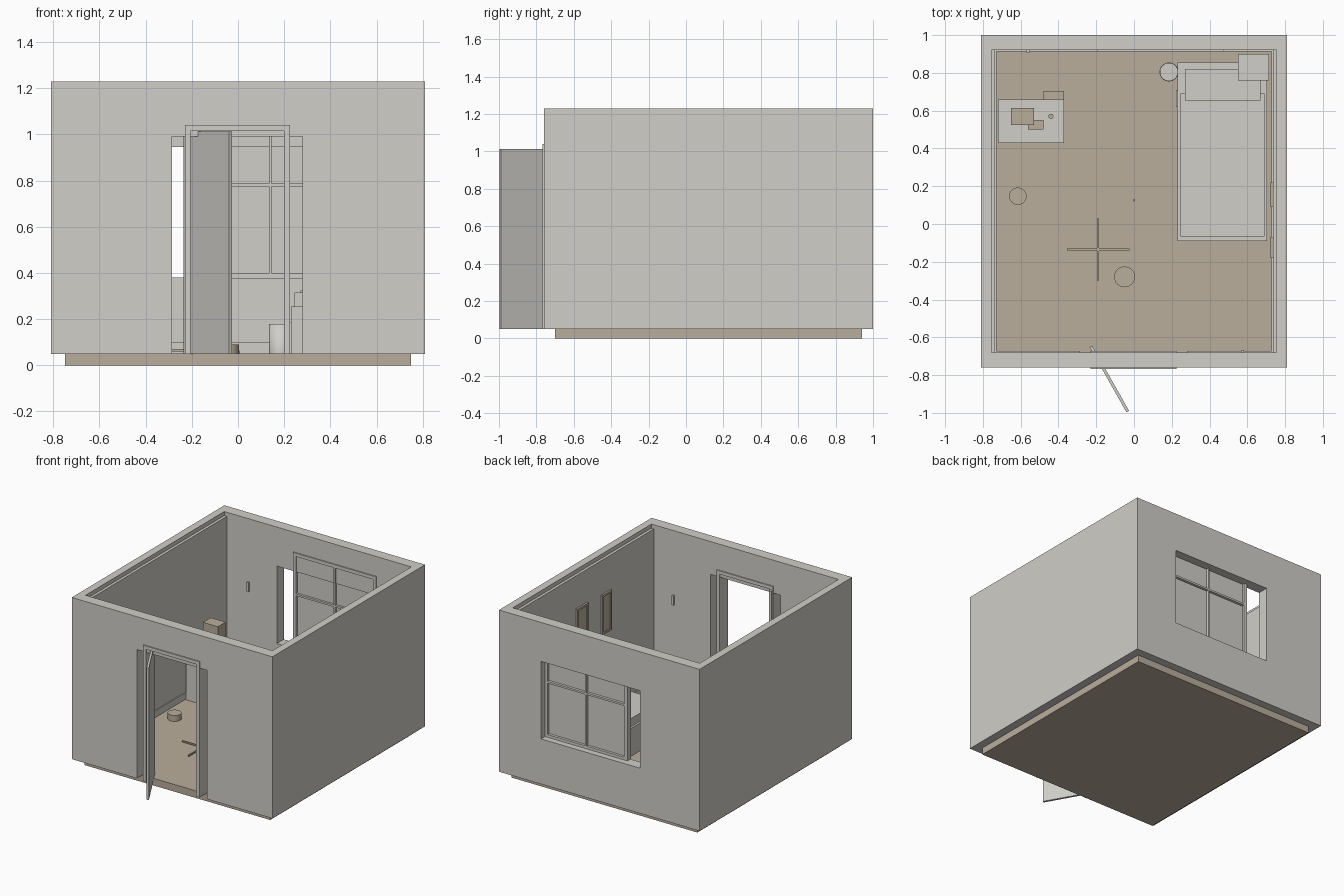
import bpy, bmesh
from math import atan2, hypot
from mathutils import Matrix, Vector

cube = bpy.data.objects.get("Cube")
if cube:
    bpy.data.objects.remove(cube, do_unlink=True)


def material(name, rgb):
    m = bpy.data.materials.new(name)
    m.use_nodes = True
    m.diffuse_color = (*rgb, 1)
    m.node_tree.nodes["Principled BSDF"].inputs["Base Color"].default_value = (*rgb, 1)
    return m


GREY = material("plaster grey", (0.63, 0.62, 0.58))
TAN = material("warm tan", (0.49, 0.42, 0.33))


def finish(name, bm, mat):
    mesh = bpy.data.meshes.new(name)
    bm.to_mesh(mesh)
    bm.free()
    mesh.materials.append(mat)
    ob = bpy.data.objects.new(name, mesh)
    bpy.context.collection.objects.link(ob)
    return ob


def boxes(name, mat, *spans):
    """Each span is (x0, x1, y0, y1, z0, z1)."""
    bm = bmesh.new()
    for x0, x1, y0, y1, z0, z1 in spans:
        size = Vector((x1 - x0, y1 - y0, z1 - z0))
        mid = Vector((x0 + x1, y0 + y1, z0 + z1)) / 2
        bmesh.ops.create_cube(bm, size=1, matrix=Matrix.Translation(mid) @ Matrix.Diagonal((*size, 1)))
    return finish(name, bm, mat)


def cylinder(name, mat, x, y, z0, z1, r, open_top=False):
    bm = bmesh.new()
    bmesh.ops.create_cone(bm, cap_ends=True, segments=32, radius1=r, radius2=r, depth=z1 - z0,
                          matrix=Matrix.Translation((x, y, (z0 + z1) / 2)))
    if open_top:
        bm.faces.ensure_lookup_table()
        top = max(bm.faces, key=lambda f: f.calc_center_median().z)
        bmesh.ops.delete(bm, geom=[top], context='FACES_ONLY')
    for f in bm.faces:
        f.smooth = abs(f.normal.z) < 0.5
    ob = finish(name, bm, mat)
    if open_top:
        ob.modifiers.new("thickness", 'SOLIDIFY').thickness = 0.004
    return ob


def wall_with_hole(name, y0, y1, hx0, hx1, hz0, hz1):
    spans = [(-W, hx0, y0, y1, BASE, TOP), (hx1, W, y0, y1, BASE, TOP), (hx0, hx1, y0, y1, hz1, TOP)]
    if hz0 > BASE:
        spans.append((hx0, hx1, y0, y1, BASE, hz0))
    boxes(name, GREY, *spans)


W, BASE, TOP = 0.81, 0.05, 1.23
FRONT, BACK = -0.68, 0.92

# Shell
boxes("floor", TAN, (-0.75, 0.75, -0.70, 0.94, 0, BASE + 0.002))
wall_with_hole("front_wall", -0.76, FRONT, -0.285, 0.28, BASE, 0.99)
wall_with_hole("back_wall", BACK, 1.0, -0.33, 0.47, 0.38, 0.945)
for side, s in (("left", 1), ("right", -1)):
    def span(a, b, *rest):
        return (min(s * a, s * b), max(s * a, s * b), *rest)
    boxes(side + "_wall", GREY, span(0.755, W, FRONT, BACK, BASE, TOP))
    boxes(side + "_lining", GREY, span(0.735, 0.755, FRONT, BACK, BASE, 1.2))
    boxes(side + "_baseboard", GREY, span(0.728, 0.735, FRONT, BACK, BASE, 0.1))
boxes("back_baseboard", GREY, (-0.73, 0.73, 0.913, BACK, BASE, 0.1))
boxes("front_baseboards", GREY, (-0.73, -0.285, FRONT, -0.673, BASE, 0.1),
      (0.28, 0.73, FRONT, -0.673, BASE, 0.1))

# Door and its frame
boxes("door_frame", GREY, (-0.23, -0.205, -0.768, -0.672, BASE, 1.04),
      (0.2, 0.225, -0.768, -0.672, BASE, 1.04), (-0.205, 0.2, -0.768, -0.672, 1.015, 1.04))
hinge, edge = Vector((-0.228, -0.648)), Vector((-0.033, -0.993))
run = edge - hinge
door = boxes("door", GREY, (0, hypot(*run), -0.008, 0.008, BASE, 1.013))
door.location = (*hinge, 0)
door.rotation_euler.z = atan2(run.y, run.x)

# Window
Y0, Y1 = 0.912, 0.955
boxes("window_frame", GREY, (-0.195, -0.17, Y0, Y1, 0.375, 1.085), (0.45, 0.475, Y0, Y1, 0.375, 1.085),
      (-0.17, 0.45, Y0, Y1, 0.375, 0.4), (-0.17, 0.45, Y0, Y1, 1.06, 1.085))
boxes("window_bars", GREY, (0.134, 0.146, Y0, Y1, 0.4, 1.06), (-0.17, 0.45, Y0, Y1, 0.774, 0.788))
boxes("window_panes", GREY, (-0.17, 0.45, 0.928, 0.936, 0.4, 1.06))

# Bed
boxes("bed_frame", GREY, (0.23, 0.705, -0.09, 0.855, BASE, 0.255))
boxes("mattress", GREY, (0.245, 0.69, -0.065, 0.69, 0.255, 0.315))
boxes("pillow", GREY, (0.27, 0.67, 0.655, 0.82, 0.255, 0.325))
boxes("bed_side_plate", GREY, (0.222, 0.23, 0.62, 0.71, BASE, 0.186))

# Small table in the corner
boxes("corner_table_top", GREY, (0.55, 0.715, 0.76, 0.9, 0.37, 0.39))
boxes("corner_table_legs", GREY, *[(x, x + 0.012, y, y + 0.012, BASE, 0.37)
                                   for x in (0.552, 0.7) for y in (0.762, 0.886)])

# Desk with things on it
boxes("desk", GREY, (-0.72, -0.37, 0.43, 0.66, BASE, 0.4))
boxes("desk_cabinet", TAN, (-0.65, -0.53, 0.525, 0.615, 0.4, 0.6))
boxes("desk_box", TAN, (-0.56, -0.48, 0.5, 0.55, 0.4, 0.46))
cylinder("cup", TAN, -0.44, 0.57, 0.4, 0.44, 0.013)
boxes("desk_side_box", TAN, (-0.48, -0.37, 0.66, 0.705, BASE, 0.3))

# Things on the floor
cylinder("waste_bin", GREY, 0.185, 0.805, BASE, 0.18, 0.05, open_top=True)
cylinder("left_cushion", TAN, -0.05, -0.28, BASE, 0.09, 0.055)
cylinder("right_cushion", TAN, -0.615, 0.147, BASE, 0.095, 0.046)
boxes("cross_stand", TAN, (-0.355, -0.025, -0.14, -0.13, 0.06, 0.07),
      (-0.195, -0.185, -0.3, 0.03, 0.06, 0.07))
cylinder("cross_stand_hub", TAN, -0.19, -0.135, BASE, 0.075, 0.01)
cylinder("floor_peg", TAN, 0, 0.125, BASE, 0.065, 0.006)

# Pictures and switches on the walls
for name, y0, y1, z0, z1 in (("back", 0.09, 0.22, 0.66, 0.96), ("front", -0.18, -0.07, 0.66, 0.95)):
    t = 0.015
    boxes(name + "_picture_frame", TAN, (0.722, 0.735, y0, y0 + t, z0, z1), (0.722, 0.735, y1 - t, y1, z0, z1),
          (0.722, 0.735, y0 + t, y1 - t, z0, z0 + t), (0.722, 0.735, y0 + t, y1 - t, z1 - t, z1))
    boxes(name + "_picture", TAN, (0.728, 0.735, y0 + t, y1 - t, z0 + t, z1 - t))
boxes("back_switch", GREY, (-0.568, -0.552, 0.908, BACK, 0.7, 0.77))
boxes("front_switch", GREY, (0.567, 0.583, FRONT, -0.668, 0.69, 0.76))
